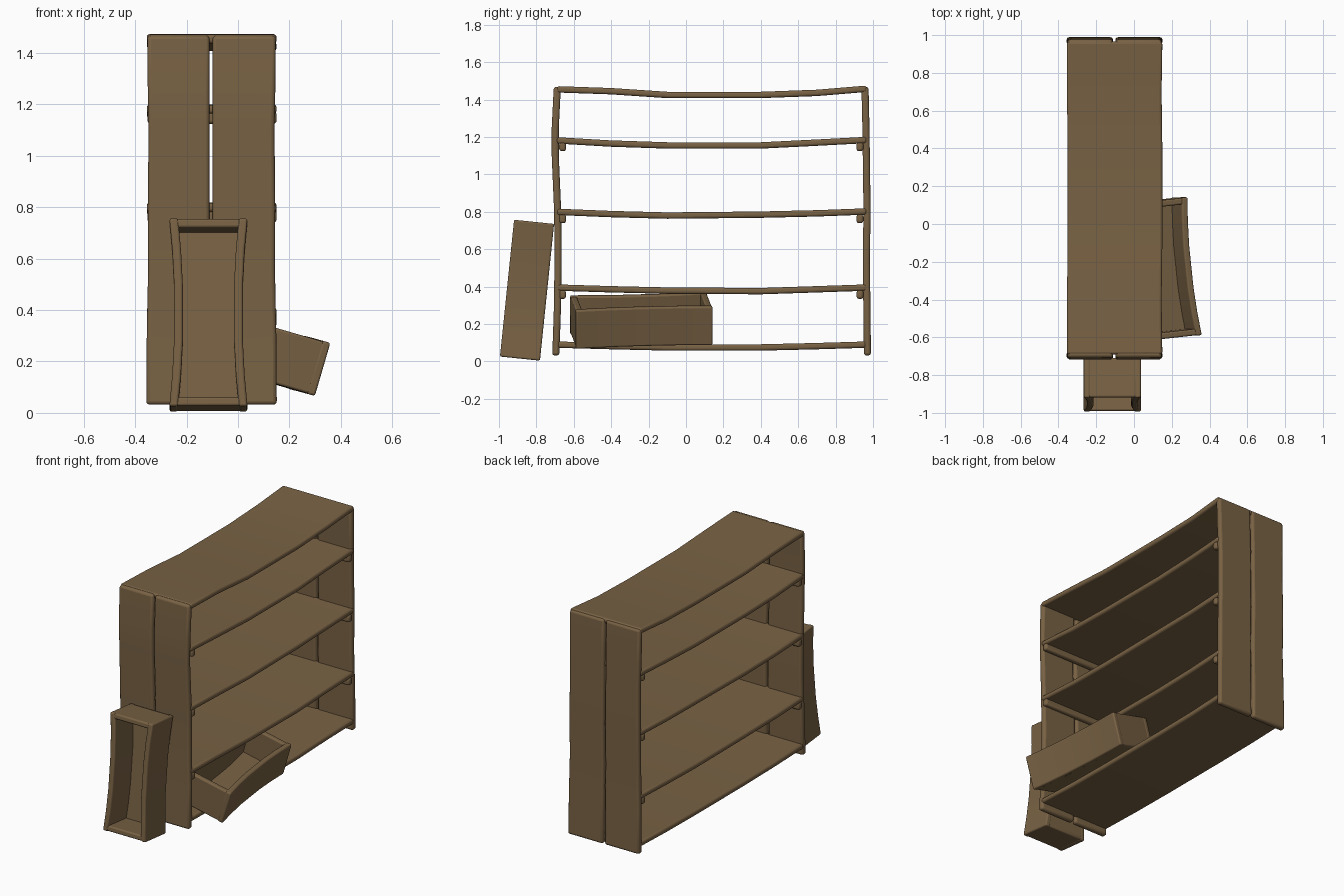
import bpy, bmesh, math
from mathutils import Vector, Matrix

if "Cube" in bpy.data.objects:
    bpy.data.objects.remove(bpy.data.objects["Cube"])

wood = bpy.data.materials.new("brown wood")
wood.diffuse_color = (0.19, 0.122, 0.058, 1)
wood.use_nodes = True
wood.node_tree.nodes["Principled BSDF"].inputs["Base Color"].default_value = wood.diffuse_color


def finish(name, bm, bevel, matrix=None):
    bmesh.ops.recalc_face_normals(bm, faces=bm.faces)
    if matrix:
        bmesh.ops.transform(bm, matrix=matrix, verts=bm.verts)
    mesh = bpy.data.meshes.new(name)
    bm.to_mesh(mesh)
    bm.free()
    mesh.materials.append(wood)
    ob = bpy.data.objects.new(name, mesh)
    bpy.context.collection.objects.link(ob)
    mod = ob.modifiers.new("rounded edges", 'BEVEL')
    mod.width = bevel
    mod.segments = 3
    mod.limit_method = 'ANGLE'
    mod.angle_limit = math.radians(40)
    bpy.ops.object.select_all(action='DESELECT')
    ob.select_set(True)
    bpy.context.view_layer.objects.active = ob
    bpy.ops.object.shade_smooth_by_angle(angle=math.radians(40))
    return ob


def loft(bm, rings):
    """Closed solid through four-cornered rings."""
    loops = [[bm.verts.new(p) for p in ring] for ring in rings]
    for a, b in zip(loops, loops[1:]):
        for i in range(4):
            j = (i + 1) % 4
            bm.faces.new((a[i], a[j], b[j], b[i]))
    bm.faces.new(loops[0])
    bm.faces.new(loops[-1])


def rect_z(x0, x1, y0, y1, z):
    return [(x0, y0, z), (x1, y0, z), (x1, y1, z), (x0, y1, z)]


def block(bm, x0, x1, y0, y1, z0, z1):
    loft(bm, [rect_z(x0, x1, y0, y1, z0), rect_z(x0, x1, y0, y1, z1)])


# Sagging shelves: height of the centre line at six stations along y
stations = (-0.69, -0.4, -0.1, 0.4, 0.7, 0.965)
shelves = {
    "bottom_shelf": (0.090, 0.082, 0.075, 0.075, 0.082, 0.090),
    "lower_shelf": (0.395, 0.386, 0.379, 0.376, 0.386, 0.395),
    "middle_shelf": (0.800, 0.788, 0.780, 0.785, 0.792, 0.802),
    "upper_shelf": (1.182, 1.165, 1.155, 1.155, 1.170, 1.184),
    "top_shelf": (1.455, 1.445, 1.425, 1.425, 1.436, 1.458),
}
for name, heights in shelves.items():
    bm = bmesh.new()
    t = 0.017
    rings = []
    for k, (y, z) in enumerate(zip(stations, heights)):
        x0 = -0.355 + (0.004 if k in (2, 3) else 0)
        x1 = 0.15 - (0.004 if k in (1, 4) else 0)
        rings.append([(x0, y, z - t), (x1, y, z - t), (x1, y, z + t), (x0, y, z + t)])
    loft(bm, rings)
    finish(name, bm, 0.012)

# Side planks, two on each end, slightly bowed
levels = (0.032, 0.3, 0.55, 0.8, 1.1, 1.25, 1.468)
outer_x = (0.006, 0.004, -0.001, 0.0, -0.003, 0.0, 0.002)
bow = {
    "front": (-0.696, -0.687, -0.684, -0.686, -0.699, -0.699, -0.688),
    "back": (0.970, 0.967, 0.964, 0.968, 0.964, 0.962, 0.957),
}
for side, ys in bow.items():
    for part, (xa, xb) in {"left": (-0.351, -0.111), "right": (-0.099, 0.145)}.items():
        bm = bmesh.new()
        rings = []
        for z, y, d in zip(levels, ys, outer_x):
            x0 = xa - (d if part == "left" else 0)
            x1 = xb + (d if part == "right" else 0)
            rings.append(rect_z(x0, x1, y - 0.019, y + 0.019, z))
        loft(bm, rings)
        finish(f"{side}_side_{part}_plank", bm, 0.014)

# Cleats carrying the three middle shelves
for y, side in ((-0.66, "front"), (0.93, "back")):
    for z, level in ((0.358, "lower"), (0.763, "middle"), (1.148, "upper")):
        bm = bmesh.new()
        block(bm, -0.352, 0.15, y - 0.018, y + 0.018, z - 0.023, z + 0.023)
        finish(f"{side}_{level}_cleat", bm, 0.012)


# Open box, length along local z, opening towards local -y
def open_box(name, matrix):
    L, W, D, t = 0.3675, 0.152, 0.1075, 0.034
    bm = bmesh.new()
    for s in (-1, 1):
        rings = []
        for f in (-1, -0.66, -0.3, 0.3, 0.66, 1):
            c = s * (W - 0.02 * (1 - f * f) - t / 2)
            rings.append(rect_z(c - t / 2, c + t / 2, -D, D, f * L))
        loft(bm, rings)
        za, zb = sorted((s * (L - 0.002), s * (L - t - 0.002)))
        block(bm, -W + 0.015, W - 0.015, -D + 0.003, D - 0.002, za, zb)
    floor = []
    for f in (-0.97, -0.66, -0.3, 0.3, 0.66, 0.97):
        w = W - 0.02 * (1 - f * f) - 0.012
        floor.append(rect_z(-w, w, D - 0.03, D - 0.001, f * L))
    loft(bm, floor)
    finish(name, bm, 0.009, matrix)


# Box leaning upright against the front side
open_box("leaning_box", Matrix.Translation((-0.115, -0.85, 0.381))
         @ Matrix.Rotation(math.radians(-5.9), 4, 'X'))

# Box tipped half out of the lower bay
length = Vector((-0.075, 0.725, 0.02)).normalized()
up = Vector((0.28, 0.0, 0.96))
up = (up - length * up.dot(length)).normalized()
across = (-up).cross(length)
rot = Matrix((across, -up, length)).transposed().to_4x4()
open_box("tipped_box", Matrix.Translation((0.148, -0.239, 0.221)) @ rot)
